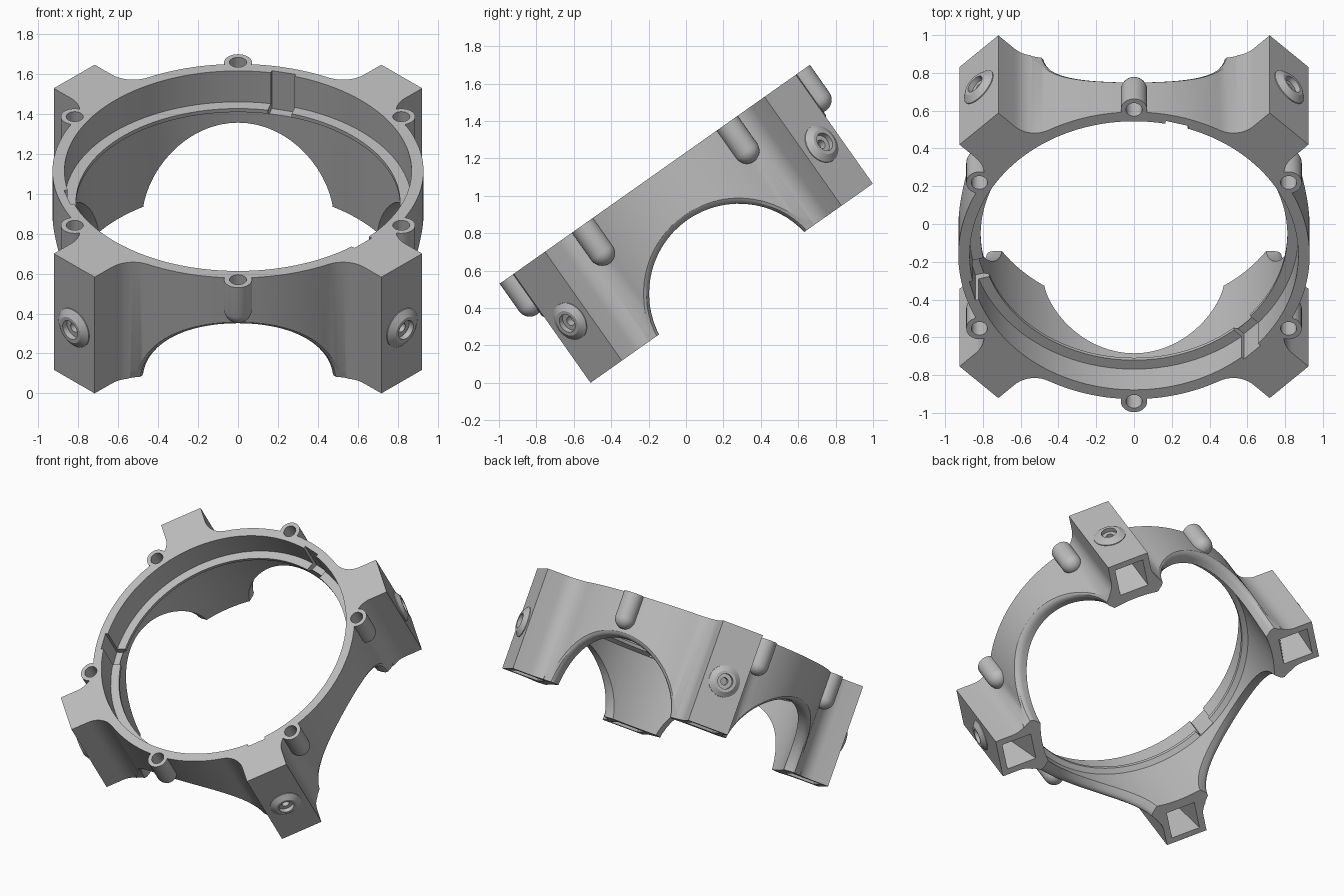
import bpy, bmesh, math
from mathutils import Matrix, Vector

cube = bpy.data.objects.get("Cube")
if cube:
    bpy.data.objects.remove(cube)

TILT = Matrix.Translation((0, -0.167, 1.115)) @ Matrix.Rotation(math.radians(35.2), 4, 'X')
RING_R, BOTTOM = 0.93, -0.713
LEG_R, LEG_HALF, FILLET = 1.161, 0.145, 0.15
LEGS = [math.radians(45 + 90 * i) for i in range(4)]
BOSSES = [math.radians(30 + 60 * i) for i in range(6)]
SLOTS = [math.radians(75 + 120 * i) for i in range(3)]

grey = bpy.data.materials.new("plain grey")
grey.use_nodes = True
grey.diffuse_color = (0.5, 0.5, 0.5, 1)
grey.node_tree.nodes["Principled BSDF"].inputs["Base Color"].default_value = (0.5, 0.5, 0.5, 1)


def turn(angle):
    return Matrix.Rotation(angle, 4, 'Z')


def make(name, bm, matrix=Matrix()):
    bmesh.ops.recalc_face_normals(bm, faces=bm.faces)
    bm.transform(matrix)
    mesh = bpy.data.meshes.new(name)
    bm.to_mesh(mesh)
    bm.free()
    mesh.materials.append(grey)
    obj = bpy.data.objects.new(name, mesh)
    bpy.context.collection.objects.link(obj)
    return obj


def lathe(name, profile, matrix=Matrix(), steps=32):
    bm = bmesh.new()
    verts = [bm.verts.new((r, 0, z)) for r, z in profile]
    edges = [bm.edges.new(p) for p in zip(verts, verts[1:])]
    bmesh.ops.spin(bm, geom=verts + edges, cent=(0, 0, 0), axis=(0, 0, 1),
                   angle=math.tau, steps=steps)
    bmesh.ops.remove_doubles(bm, verts=bm.verts, dist=1e-5)
    return make(name, bm, matrix)


def box(name, low, high, matrix=Matrix()):
    bm = bmesh.new()
    bmesh.ops.create_cube(bm, size=1)
    low, high = Vector(low), Vector(high)
    for v in bm.verts:
        v.co = (low + high) / 2 + v.co * (high - low)
    return make(name, bm, matrix)


def combine(body, tool, operation):
    mod = body.modifiers.new(tool.name, 'BOOLEAN')
    mod.operation, mod.solver, mod.object = operation, 'EXACT', tool
    bpy.context.view_layer.update()
    mesh = bpy.data.meshes.new_from_object(
        body.evaluated_get(bpy.context.evaluated_depsgraph_get()))
    body.modifiers.clear()
    body.data = mesh
    bpy.data.objects.remove(tool)


def body_outline():
    """Round ring with four radial legs blended in by fillets."""
    off = LEG_HALF + FILLET
    rad = math.sqrt((RING_R + FILLET) ** 2 - off ** 2)
    blend = math.atan2(off, rad)
    fillet = []
    for i in range(11):
        a = math.pi - blend + (blend - math.pi / 2) * i / 10
        fillet.append((rad + FILLET * math.cos(a), -off + FILLET * math.sin(a)))
    half = fillet + [(LEG_R, -LEG_HALF)]
    leg = half + [(r, -t) for r, t in reversed(half)]
    points = []
    for angle in LEGS:
        points += [turn(angle) @ Vector((r, t, 0)) for r, t in leg]
        for i in range(1, 24):
            a = angle + blend + (math.pi / 2 - 2 * blend) * i / 24
            points.append(Vector((RING_R * math.cos(a), RING_R * math.sin(a), 0)))
    return points


def arch_cutter(angle, steps=64):
    """Round tunnel that flares where it leaves the ring, for a soft rim."""
    rings = [(0, 0), (0.885, 0), (0.905, 0.005), (0.92, 0.015),
             (0.93, 0.03), (0.96, 0.07), (9, 0.07)]
    bm = bmesh.new()
    loops = []
    for r, grow in rings:
        loop = []
        for i in range(steps):
            a = math.tau * i / steps
            x = (0.48 + grow) * math.cos(a)
            z = -0.78 + (0.48 + grow) * math.sin(a)
            y = 0.3 if r == 0 else 1.25 if r > 2 else math.sqrt(r * r - x * x)
            loop.append(bm.verts.new((x, y, z)))
        loops.append(loop)
    for a, b in zip(loops, loops[1:]):
        for i in range(steps):
            j = (i + 1) % steps
            bm.faces.new((a[i], a[j], b[j]))
            bm.faces.new((a[i], b[j], b[i]))
    bm.faces.new(loops[0])
    bm.faces.new(loops[-1])
    return make("arch_cutter", bm, turn(angle))


# Ring and legs as one extruded outline
bm = bmesh.new()
face = bm.faces.new([bm.verts.new((p.x, p.y, BOTTOM)) for p in body_outline()])
top = bmesh.ops.extrude_face_region(bm, geom=[face])["geom"]
bmesh.ops.translate(bm, vec=(0, 0, 0.03 - BOTTOM),
                    verts=[g for g in top if isinstance(g, bmesh.types.BMVert)])
body = make("ring_housing", bm)

# Bore with the inner lip
combine(body, lathe("bore", [(0, 0.2), (0.87, 0.2), (0.87, -0.19), (0.812, -0.19),
                             (0.812, -0.212), (0.845, -0.235), (0.845, -1), (0, -1)],
                    steps=128), 'DIFFERENCE')

# Arches between the legs
for i in range(4):
    combine(body, arch_cutter(i * math.pi / 2), 'DIFFERENCE')

# Round-ended screw bosses around the rim
dome = [(0.07 * math.cos(a), -0.18 - 0.07 * math.sin(a))
        for a in (math.pi / 2 * i / 8 for i in range(8))]
for angle in BOSSES:
    place = turn(angle) @ Matrix.Translation((0.945, 0, 0))
    combine(body, lathe("boss", [(0, 0.02), (0.07, 0.02)] + dome + [(0, -0.25)], place), 'UNION')

# Flat top
combine(body, box("top_trim", (-2, -2, 0), (2, 2, 1)), 'DIFFERENCE')
for angle in BOSSES:
    place = turn(angle) @ Matrix.Translation((0.945, 0, 0))
    combine(body, lathe("boss_hole", [(0, 0.1), (0.043, 0.1), (0.043, -0.16), (0, -0.16)],
                        place, 24), 'DIFFERENCE')

# Bayonet slots through the lip
for angle in SLOTS:
    combine(body, box("slot", (0.75, -0.062, -0.232), (0.886, 0.062, 0.1), turn(angle)),
            'DIFFERENCE')

# Leg details: tapered socket underneath, raised collar with a stepped hole outside
for angle in LEGS:
    bm = bmesh.new()
    bmesh.ops.create_cube(bm, size=2)
    for v in bm.verts:
        upper = v.co.z > 0
        inner = 1.03 if upper else 0.9
        v.co = (1.12 if v.co.x > 0 else inner,
                v.co.y * (0.06 if upper else 0.105), -0.33 if upper else -0.75)
    combine(body, make("socket", bm, turn(angle)), 'DIFFERENCE')
    place = (turn(angle) @ Matrix.Translation((LEG_R, 0, -0.382))
             @ Matrix.Rotation(math.pi / 2, 4, 'Y'))
    combine(body, lathe("collar", [(0, -0.025), (0.108, -0.025), (0.108, 0.005),
                                   (0.072, 0.03), (0, 0.03)], place), 'UNION')
    combine(body, lathe("collar_hole", [(0, -0.09), (0.025, -0.09), (0.025, 0.0),
                                        (0.052, 0.0), (0.052, 0.06), (0, 0.06)], place),
            'DIFFERENCE')

# Lean the finished housing back
body.data.transform(TILT)
body.data.materials.clear()
body.data.materials.append(grey)
bpy.ops.object.select_all(action='DESELECT')
body.select_set(True)
bpy.context.view_layer.objects.active = body
bpy.ops.object.shade_smooth_by_angle(angle=math.radians(30))
